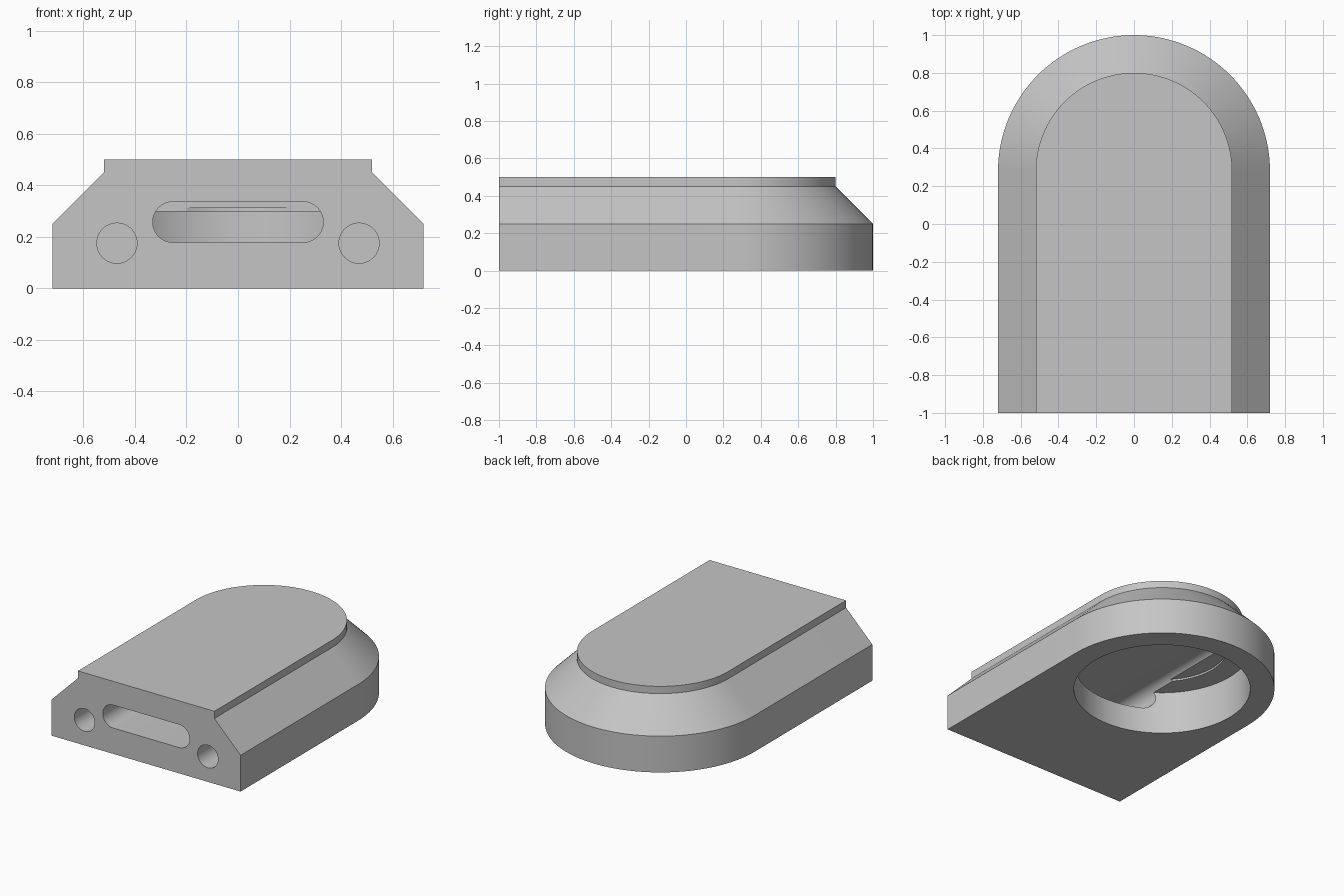
import bpy
import bmesh
from math import cos, sin, pi, radians

cube = bpy.data.objects.get("Cube")
if cube:
    bpy.data.objects.remove(cube, do_unlink=True)

FRONT = -1.0      # flat front end
ARC_Y = 0.28      # centre of the round end and of the pocket

grey = bpy.data.materials.new("plain grey")
grey.use_nodes = True
grey.diffuse_color = (0.56, 0.56, 0.56, 1)
grey.node_tree.nodes["Principled BSDF"].inputs["Base Color"].default_value = grey.diffuse_color


def arc(cx, cy, r, start, end, steps):
    return [(cx + r * cos(start + (end - start) * i / steps),
             cy + r * sin(start + (end - start) * i / steps)) for i in range(steps + 1)]


def loft(name, rings):
    """Closed solid through matching rings of points."""
    bm = bmesh.new()
    loops = [[bm.verts.new(p) for p in ring] for ring in rings]
    n = len(loops[0])
    for low, high in zip(loops, loops[1:]):
        for i in range(n):
            j = (i + 1) % n
            bm.faces.new((low[i], low[j], high[j], high[i]))
    bm.faces.new(loops[0])
    bm.faces.new(loops[-1])
    bmesh.ops.recalc_face_normals(bm, faces=bm.faces)
    mesh = bpy.data.meshes.new(name)
    bm.to_mesh(mesh)
    bm.free()
    mesh.materials.append(grey)
    obj = bpy.data.objects.new(name, mesh)
    bpy.context.collection.objects.link(obj)
    return obj


def arch(r, z):
    outline = [(-r, FRONT), (r, FRONT)] + arc(0, ARC_Y, r, 0, pi, 64)
    return [(x, y, z) for x, y in outline]


def disc(name, r, z0, z1):
    ring = arc(0, ARC_Y, r, 0, 2 * pi, 96)[:-1]
    return loft(name, [[(x, y, z) for x, y in ring] for z in (z0, z1)])


def bore(name, outline, y_end):
    return loft(name, [[(x, y, z) for x, z in outline] for y in (FRONT - 0.1, y_end)])


# Arched body with a sloped shoulder and a raised top
body = loft("body", [arch(r, z) for r, z in
                     ((0.72, 0), (0.72, 0.25), (0.52, 0.45), (0.52, 0.5))])

# Round pocket underneath with a shallow inner recess
cutters = [disc("pocket_cutter", 0.565, -0.1, 0.298),
           disc("recess_cutter", 0.42, 0.2, 0.311)]

# Rounded slot from the front into the pocket
slot = (arc(0.252, 0.257, 0.079, -pi / 2, pi / 2, 20)
        + arc(-0.252, 0.257, 0.079, pi / 2, 3 * pi / 2, 20))
cutters.append(bore("slot_cutter", slot, 0.65))

# Blind holes on both sides of the slot
for side in (-1, 1):
    hole = arc(side * 0.47, 0.175, 0.078, 0, 2 * pi, 40)[:-1]
    cutters.append(bore("hole_cutter", hole, -0.7))

bpy.ops.object.select_all(action="DESELECT")
bpy.context.view_layer.objects.active = body
body.select_set(True)
for cutter in cutters:
    cutter.hide_render = True
    cut = body.modifiers.new(cutter.name, "BOOLEAN")
    cut.operation = "DIFFERENCE"
    cut.solver = "EXACT"
    cut.object = cutter
    bpy.ops.object.modifier_apply(modifier=cut.name)
    bpy.data.objects.remove(cutter, do_unlink=True)

bpy.ops.object.shade_smooth_by_angle(angle=radians(25))
